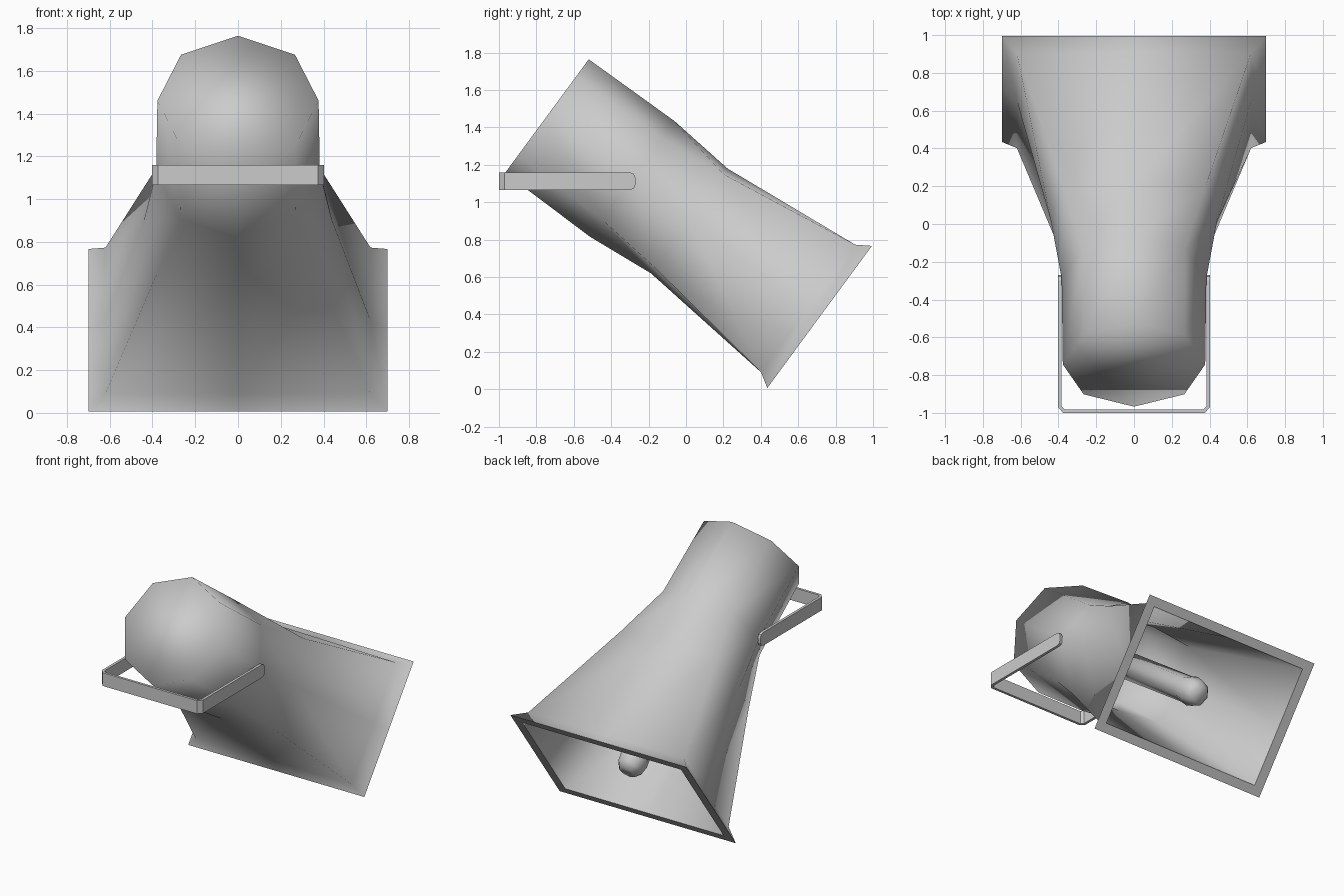
import bpy, bmesh
from math import sin, cos, pi

if "Cube" in bpy.data.objects:
    bpy.data.objects.remove(bpy.data.objects["Cube"])

AY, AZ = 0.805, 0.593      # horn axis: forward and down
CENTRE = 0.735             # axis height in the tilted frame


def place(x, s, u):
    """Tilted frame (x, along axis, across axis) to world."""
    u += CENTRE
    return (x, s * AY + u * AZ, -s * AZ + u * AY)


def ring(s, w, h, cx, cy):
    """Eight-point section: mid points w, h and corner cx, cy."""
    pts = [(0, h), (cx, cy), (w, 0), (cx, -cy),
           (0, -h), (-cx, -cy), (-w, 0), (-cx, cy)]
    return [place(x, s, u) for x, u in pts]


def octagon(s, r):
    return ring(s, r, r, r * cos(pi / 4), r * sin(pi / 4))


def box(s, w, h):
    return ring(s, w, h, w, h)


def loft(name, rings, flat_band=None):
    """Skin the rings, cap both ends; flat_band is left flat shaded."""
    bm = bmesh.new()
    loops = [[bm.verts.new(p) for p in r] for r in rings]
    for i, (a, b) in enumerate(zip(loops, loops[1:])):
        for k in range(8):
            j = (k + 1) % 8
            f = bm.faces.new((a[k], a[j], b[j], b[k]))
            f.smooth = i != flat_band
    for end in (loops[0], loops[-1]):
        bm.faces.new(end).smooth = True
    bmesh.ops.recalc_face_normals(bm, faces=bm.faces)
    return finish(name, bm)


def finish(name, bm):
    me = bpy.data.meshes.new(name)
    bm.to_mesh(me)
    bm.free()
    ob = bpy.data.objects.new(name, me)
    bpy.context.collection.objects.link(ob)
    return ob


# Horn: round driver housing flaring to a rectangular lipped mouth, hollow inside
loft("horn_body", [
    octagon(-1.465, 0.377),
    octagon(-0.90, 0.383),
    ring(-0.52, 0.44, 0.347, 0.38, 0.31),
    box(0.27, 0.62, 0.424),
    box(0.346, 0.70, 0.472),
    box(0.346, 0.63, 0.41),
    ring(-0.52, 0.38, 0.295, 0.33, 0.265),
    octagon(-0.90, 0.335),
], flat_band=4)

# Central tube inside the horn with a rounded tip
loft("inner_tube", [octagon(s, r) for s, r in (
    (-0.92, 0.09), (0.12, 0.09), (0.19, 0.10), (0.25, 0.09), (0.29, 0.06))])

# U-shaped mounting bracket: thin strip with chamfered corners and arm ends
outer = [(0.402, -0.27), (0.402, -0.97), (0.375, -1.0)]
inner = [(0.383, -0.27), (0.383, -0.965), (0.368, -0.982)]
outer += [(-x, y) for x, y in reversed(outer)]
inner += [(-x, y) for x, y in reversed(inner)]
Z0, Z1, CH = 1.065, 1.16, 0.03
bm = bmesh.new()
sections = []
for i, (o, n) in enumerate(zip(outer, inner)):
    sections.append([bm.verts.new((*p, z))
                     for p, z in ((o, Z0), (o, Z1), (n, Z1), (n, Z0))])
for a, b in zip(sections, sections[1:]):
    for k in range(4):
        j = (k + 1) % 4
        bm.faces.new((a[k], a[j], b[j], b[k]))
for e in (sections[0], sections[-1]):
    bm.faces.new(e)
bmesh.ops.recalc_face_normals(bm, faces=bm.faces)
bm.edges.ensure_lookup_table()
tips = [e for e in bm.edges
        if all(v.co.y > -0.3 for v in e.verts)
        and abs(e.verts[0].co.z - e.verts[1].co.z) < 1e-4]
bmesh.ops.bevel(bm, geom=tips, offset=CH, segments=2, affect='EDGES', profile=0.5)
finish("mounting_bracket", bm)
